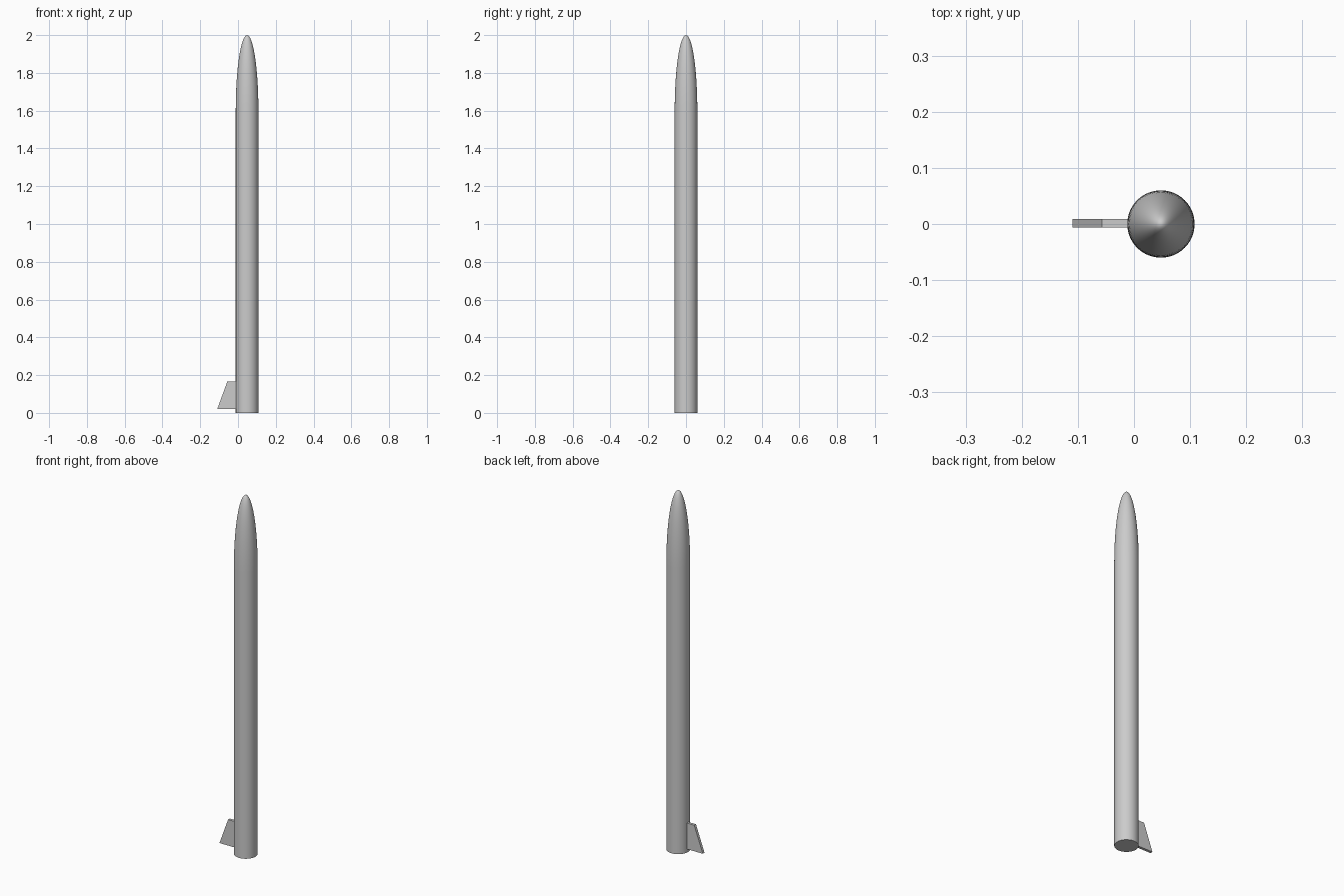
import bpy, bmesh, math

if "Cube" in bpy.data.objects:
    bpy.data.objects.remove(bpy.data.objects["Cube"])

CX, R = 0.048, 0.06      # body axis and radius
SIDES = 64
NOSE_BASE, TOP = 1.6, 2.0


def finish(bm, name, smooth=True):
    bmesh.ops.recalc_face_normals(bm, faces=bm.faces)
    me = bpy.data.meshes.new(name)
    bm.to_mesh(me)
    bm.free()
    ob = bpy.data.objects.new(name, me)
    bpy.context.collection.objects.link(ob)
    if smooth:
        bpy.ops.object.select_all(action='DESELECT')
        ob.select_set(True)
        bpy.context.view_layer.objects.active = ob
        bpy.ops.object.shade_smooth_by_angle(angle=math.radians(30))
    return ob


def lathe(name, profile):
    """Spin an (r, z) profile around the body axis."""
    bm = bmesh.new()
    vs = [bm.verts.new((CX + r, 0, z)) for r, z in profile]
    es = [bm.edges.new(p) for p in zip(vs, vs[1:])]
    bmesh.ops.spin(bm, geom=vs + es, cent=(CX, 0, 0), axis=(0, 0, 1),
                   angle=math.tau, steps=SIDES, use_duplicate=False)
    bmesh.ops.remove_doubles(bm, verts=bm.verts, dist=1e-5)
    return finish(bm, name)


# body tube with closed base
lathe("body_tube", [(0, 0), (R, 0), (R, NOSE_BASE)])

# rounded nose cone
N = 20
lathe("nose_cone", [(R * math.cos(i / N * math.pi / 2),
                     NOSE_BASE + (TOP - NOSE_BASE) * math.sin(i / N * math.pi / 2))
                    for i in range(N + 1)])

# single swept fin
bm = bmesh.new()
outline = [(-0.11, 0.02), (-0.01, 0.02), (-0.01, 0.165), (-0.057, 0.165)]
face = bm.faces.new([bm.verts.new((x, -0.006, z)) for x, z in outline])
ext = bmesh.ops.extrude_face_region(bm, geom=[face])
for v in ext["geom"]:
    if isinstance(v, bmesh.types.BMVert):
        v.co.y = 0.009
finish(bm, "fin", smooth=False)
